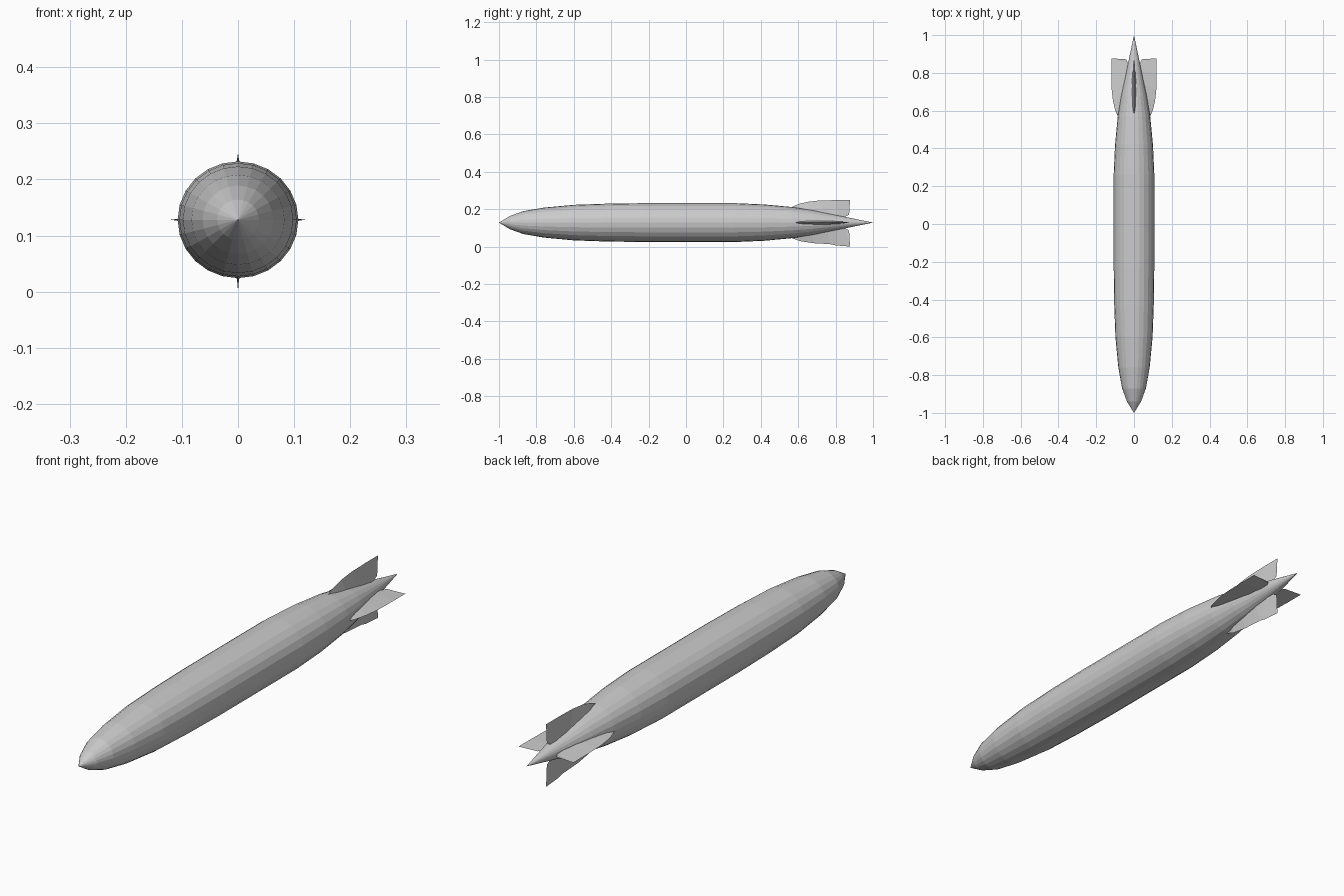
import bpy, bmesh, math

if "Cube" in bpy.data.objects:
    bpy.data.objects.remove(bpy.data.objects["Cube"])

ZC = 0.128      # height of the hull axis
SIDES = 24


def make_object(name, bm):
    bmesh.ops.recalc_face_normals(bm, faces=bm.faces)
    mesh = bpy.data.meshes.new(name)
    bm.to_mesh(mesh)
    bm.free()
    obj = bpy.data.objects.new(name, mesh)
    bpy.context.collection.objects.link(obj)
    return obj


# Hull: (y, radius) stations between the pointed nose and tail
profile = [(-0.94, 0.036), (-0.87, 0.061), (-0.76, 0.080), (-0.60, 0.095),
           (-0.43, 0.101), (-0.22, 0.104), (0.26, 0.104), (0.42, 0.097),
           (0.57, 0.083), (0.68, 0.066), (0.80, 0.041)]
bm = bmesh.new()
rings = []
for y, r in profile:
    rings.append([bm.verts.new((1.035 * r * math.cos(a), y, ZC + r * math.sin(a)))
                  for a in (2 * math.pi * i / SIDES for i in range(SIDES))])
nose = bm.verts.new((0, -1, ZC))
tail = bm.verts.new((0, 1, ZC))
for i in range(SIDES):
    j = (i + 1) % SIDES
    for a, b in zip(rings, rings[1:]):
        bm.faces.new((a[i], a[j], b[j], b[i]))
    bm.faces.new((nose, rings[0][j], rings[0][i]))
    bm.faces.new((tail, rings[-1][i], rings[-1][j]))
make_object("hull", bm)


# Fins: wedge section, thick at the root and sharp at the outer edge
def fin(name, angle, outer):
    # stations: (y, root distance, root half thickness)
    root = [(0.56, 0.055, 0.001), (0.61, 0.05, 0.012), (0.67, 0.04, 0.014),
            (0.75, 0.025, 0.013), (0.81, 0.018, 0.008), (0.845, 0.015, 0.001)]
    c, s = math.cos(angle), math.sin(angle)
    bm = bmesh.new()

    def vert(y, d, t):
        return bm.verts.new((d * c - t * s, y, ZC + d * s + t * c))

    edge = [vert(y, d, 0) for y, d in outer]
    sides = [[vert(y, d, sign * t) for y, d, t in root] for sign in (1, -1)]
    notch = [vert(0.872, 0.042, 0), vert(0.855, 0.033, 0)]
    for side in sides:
        for i in range(len(root) - 1):
            bm.faces.new((side[i], side[i + 1], edge[i + 1], edge[i]))
        bm.faces.new((side[-1], notch[1], notch[0], edge[-1]))
    for i in range(len(root) - 1):
        bm.faces.new((sides[0][i], sides[0][i + 1], sides[1][i + 1], sides[1][i]))
    bm.faces.new((sides[0][0], edge[0], sides[1][0]))
    bm.faces.new((sides[0][-1], notch[1], sides[1][-1]))
    make_object(name, bm)


outer = [(0.565, 0.083), (0.60, 0.099), (0.65, 0.111),
         (0.71, 0.118), (0.80, 0.120), (0.877, 0.120)]
lower = [(0.565, 0.083), (0.61, 0.099), (0.68, 0.110),
         (0.77, 0.115), (0.80, 0.122), (0.877, 0.128)]
fin("right_fin", 0, outer)
fin("top_fin", math.pi / 2, outer)
fin("left_fin", math.pi, outer)
fin("bottom_fin", -math.pi / 2, lower)
